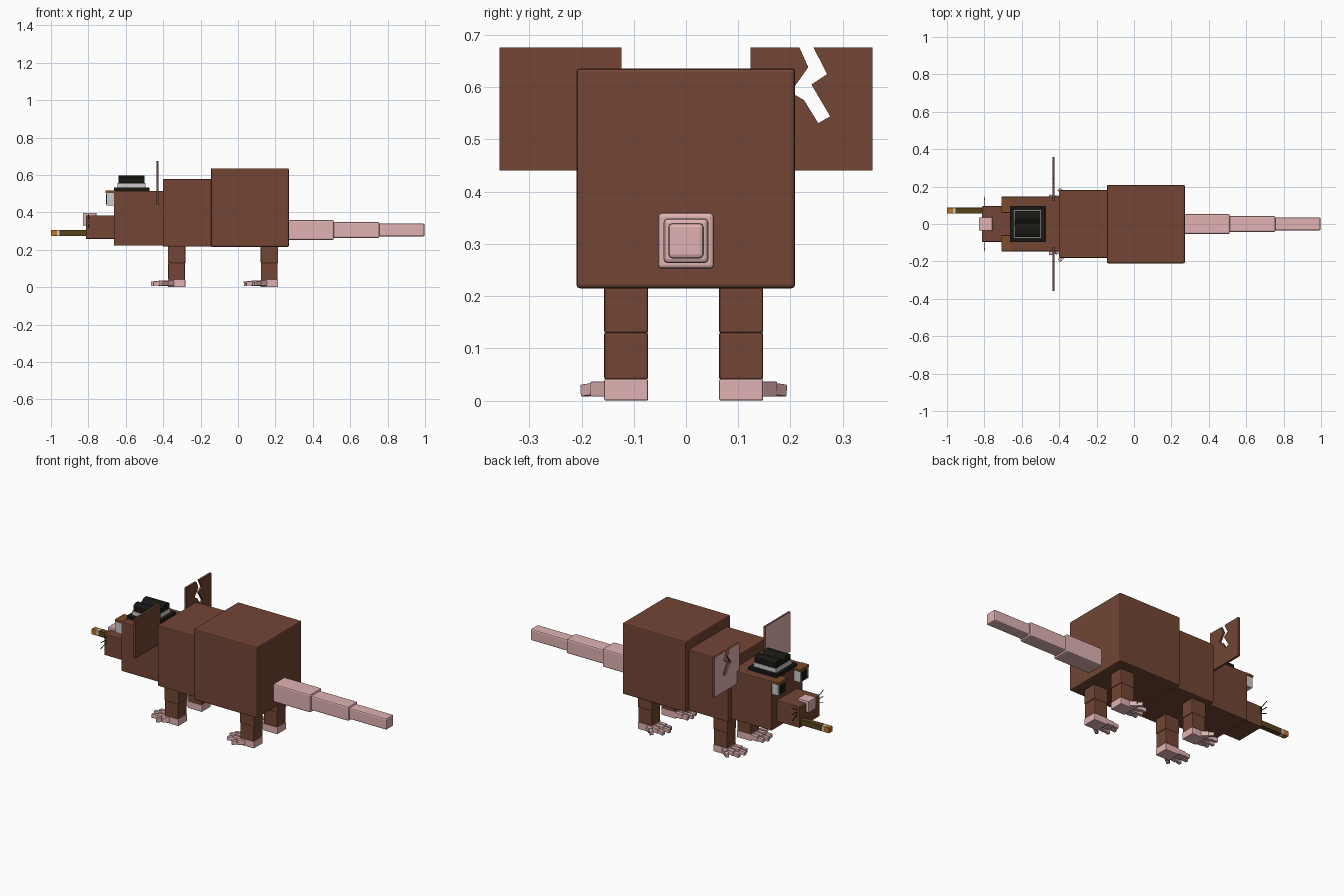
import bpy, bmesh, math
from mathutils import Matrix, Vector

if "Cube" in bpy.data.objects:
    bpy.data.objects.remove(bpy.data.objects["Cube"])

COLORS = {
    "fur": (0.17, 0.06, 0.035, 1), "pink": (0.75, 0.45, 0.45, 1),
    "black": (0.01, 0.009, 0.007, 1), "grey": (0.6, 0.6, 0.6, 1),
    "lid": (0.2, 0.07, 0.02, 1), "wrap": (0.1, 0.055, 0.01, 1),
    "ember": (0.5, 0.16, 0.02, 1),
}
MATS = {}
for key, col in COLORS.items():
    MATS[key] = bpy.data.materials.new(key)
    MATS[key].diffuse_color = col


def finish(name, bm, mats, bevel=0.0):
    bmesh.ops.recalc_face_normals(bm, faces=bm.faces)
    me = bpy.data.meshes.new(name)
    bm.to_mesh(me)
    bm.free()
    for m in mats:
        me.materials.append(MATS[m])
    ob = bpy.data.objects.new(name, me)
    bpy.context.collection.objects.link(ob)
    if bevel:
        mod = ob.modifiers.new("bevel", "BEVEL")
        mod.width = bevel
        mod.segments = 2
    return ob


def box(name, x, y, z, mat, bevel=0.004):
    """Box from (min, max) ranges."""
    bm = bmesh.new()
    c = Vector([(r[0] + r[1]) / 2 for r in (x, y, z)])
    s = [r[1] - r[0] for r in (x, y, z)]
    bmesh.ops.create_cube(bm, size=1, matrix=Matrix.Translation(c) @ Matrix.Diagonal((*s, 1)))
    return finish(name, bm, [mat], bevel)


def bar(name, a, b, w, h, mat, bevel=0.0):
    """Square bar from point a to point b."""
    a, b = Vector(a), Vector(b)
    d = b - a
    bm = bmesh.new()
    m = Matrix.Translation((a + b) / 2) @ d.to_track_quat('X', 'Z').to_matrix().to_4x4()
    bmesh.ops.create_cube(bm, size=1, matrix=m @ Matrix.Diagonal((d.length, w, h, 1)))
    return finish(name, bm, [mat], bevel)


def prism(name, pts, x0, x1, mats, bevel=0.0):
    """Outline in y, z extruded along x; second material goes on the x0 face."""
    bm = bmesh.new()
    f = bm.faces.new([bm.verts.new((x0, y, z)) for y, z in pts])
    ext = bmesh.ops.extrude_face_region(bm, geom=[f], use_keep_orig=True)
    vs = [g for g in ext["geom"] if isinstance(g, bmesh.types.BMVert)]
    bmesh.ops.translate(bm, verts=vs, vec=(x1 - x0, 0, 0))
    f.material_index = len(mats) - 1
    return finish(name, bm, mats, bevel)


def span(s, a, b, off=0.0):
    return tuple(sorted((s * a + off, s * b + off)))


# Body, head and snout
box("rump", (-0.145, 0.272), (-0.21, 0.209), (0.215, 0.636), "fur", 0.007)
box("chest", (-0.402, -0.14), (-0.181, 0.181), (0.217, 0.578), "fur", 0.005)
box("head", (-0.664, -0.395), (-0.146, 0.146), (0.222, 0.515), "fur")
box("snout", (-0.813, -0.66), (-0.095, 0.095), (0.258, 0.384), "fur")
box("nose", (-0.83, -0.757), (-0.036, 0.036), (0.33, 0.398), "pink")

# Tail segments
for i, (x0, x1, r) in enumerate([(0.265, 0.512, 0.054), (0.505, 0.756, 0.043), (0.75, 0.998, 0.034)]):
    box(f"tail_segment_{i+1}", (x0, x1), (-r, r), (0.306 - r, 0.306 + r), "pink", 0.008)

# Ears, the +y one with a zigzag tear
torn = [(0.123, 0.44), (0.357, 0.44), (0.357, 0.676), (0.244, 0.676), (0.27, 0.625),
        (0.24, 0.605), (0.276, 0.544), (0.253, 0.531), (0.226, 0.575), (0.2, 0.59),
        (0.234, 0.638), (0.217, 0.676), (0.123, 0.676)]
whole = [(-0.123, 0.44), (-0.357, 0.44), (-0.357, 0.676), (-0.123, 0.676)]
prism("torn_ear", torn, -0.437, -0.424, ["fur", "pink"])
prism("whole_ear", whole, -0.437, -0.424, ["fur", "pink"])

for s, side in ((1, "left"), (-1, "right")):
    # Eyes with pupil and lid
    box(f"{side}_eye", (-0.704, -0.655), span(s, 0.066, 0.141), (0.438, 0.509), "grey", 0)
    box(f"{side}_pupil", (-0.707, -0.7), span(s, 0.077, 0.13), (0.442, 0.498), "black", 0)
    box(f"{side}_eyelid", (-0.708, -0.655), span(s, 0.06, 0.146), (0.503, 0.517), "lid", 0.002)

    # Whiskers
    for i, dz in enumerate((-0.022, 0.003, 0.028)):
        z = 0.338 + i * 0.012
        bar(f"{side}_whisker_{i+1}", (-0.797, s * 0.09, z), (-0.8, s * 0.146, z + dz), 0.003, 0.003, "black")

    # Legs, feet and two-jointed toes
    off = -0.0045
    for x, pos in ((-0.328, "front"), (0.168, "hind")):
        n = f"{pos}_{side}"
        box(f"{n}_upper_leg", (x - 0.047, x + 0.047), span(s, 0.068, 0.152, off), (0.129, 0.222), "fur")
        box(f"{n}_lower_leg", (x - 0.045, x + 0.044), span(s, 0.068, 0.152, off), (0.04, 0.131), "fur")
        box(f"{n}_foot", (x - 0.047, x + 0.046), span(s, 0.068, 0.152, off), (0.0, 0.041), "pink", 0.003)
        toes = [(-0.042, 0.08, 0, 0.082), (-0.042, 0.109, 0, 0.095),
                (-0.042, 0.138, 10, 0.085), (-0.02, 0.143, 42, 0.072)]
        for i, (dx, y, ang, length) in enumerate(toes):
            a = Vector((x + dx, s * y + off, 0.022))
            d = Vector((-math.cos(math.radians(ang)), s * math.sin(math.radians(ang)), 0))
            mid = a + d * length * 0.58
            bar(f"{n}_toe_{i+1}", a, mid, 0.023, 0.029, "pink", 0.002)
            tip = mid + d * length * 0.42 - Vector((0, 0, 0.003))
            bar(f"{n}_toe_tip_{i+1}", mid, tip, 0.019, 0.023, "pink", 0.002)

# Hat: brim, pale band, pinched crown
box("hat_brim", (-0.664, -0.474), (-0.096, 0.096), (0.513, 0.533), "black", 0.003)
box("hat_band", (-0.645, -0.494), (-0.075, 0.075), (0.53, 0.556), "grey", 0.002)
crown = [(-0.07, 0.553), (0.07, 0.553), (0.07, 0.588), (0.052, 0.598), (0.03, 0.598),
         (0, 0.58), (-0.03, 0.598), (-0.052, 0.598), (-0.07, 0.588)]
prism("hat_crown", crown, -0.639, -0.499, ["black"], 0.002)

# Cigar: body, ash ring and glowing tip
for name, x0, x1, mat in (("cigar_body", -0.955, -0.79, "wrap"),
                          ("cigar_ring", -0.969, -0.953, "grey"),
                          ("cigar_tip", -1.0, -0.967, "ember")):
    box(name, (x0, x1), (0.055, 0.087), (0.274, 0.306), mat, 0.001)

for m in bpy.data.materials:
    if m.users and not m.is_grease_pencil:
        m.use_nodes = True
        m.node_tree.nodes["Principled BSDF"].inputs["Base Color"].default_value = m.diffuse_color
